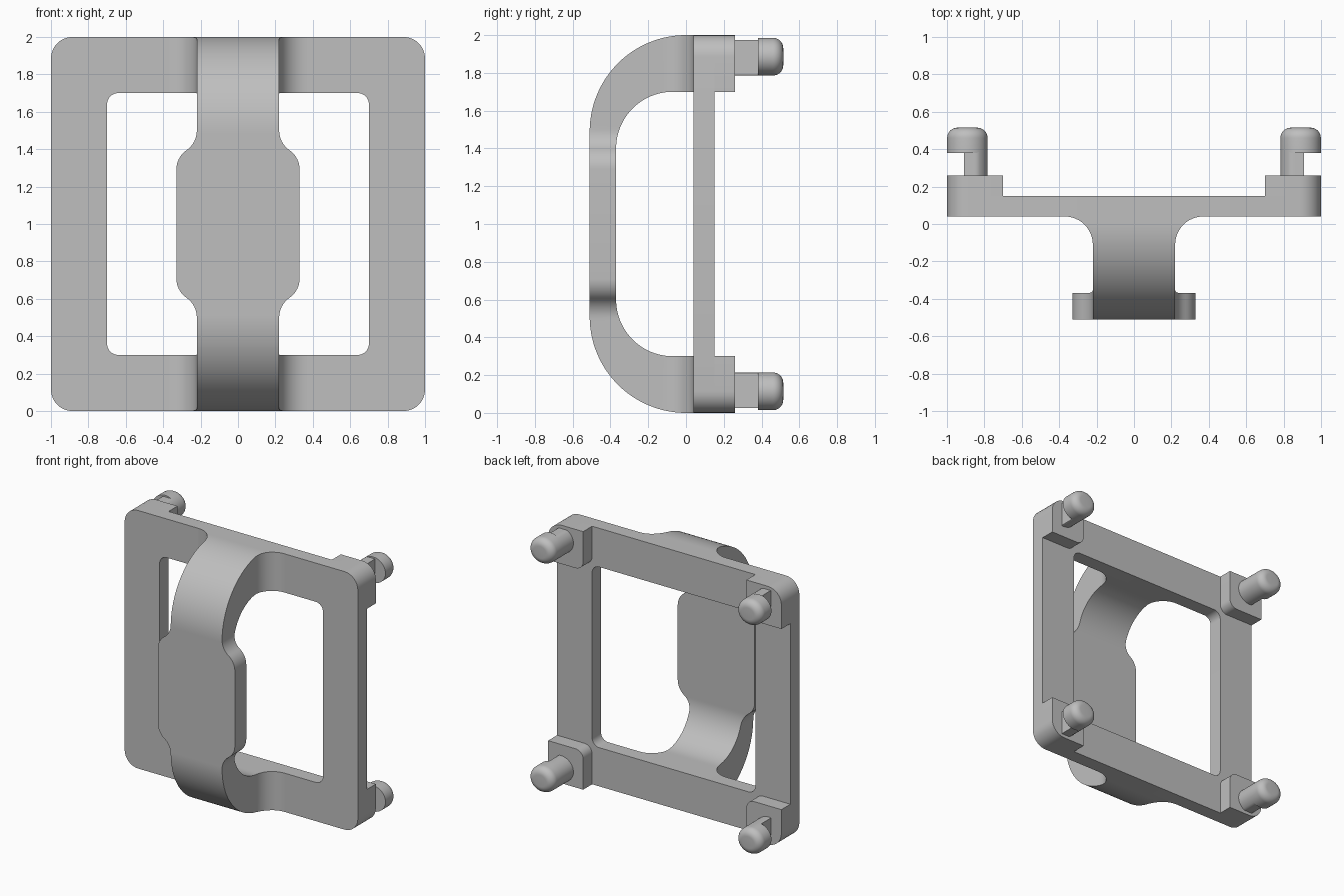
import bpy, bmesh
from math import sin, cos, pi, sqrt, asin, atan, radians

cube = bpy.data.objects.get("Cube")
if cube:
    bpy.data.objects.remove(cube, do_unlink=True)

grey = bpy.data.materials.new("plain grey")
grey.use_nodes = True
grey.diffuse_color = (0.52, 0.52, 0.52, 1)
grey.node_tree.nodes["Principled BSDF"].inputs["Base Color"].default_value = grey.diffuse_color


def loft(name, rings, cyclic=False):
    """Skin a list of equal rings; cap the ends unless cyclic."""
    bm = bmesh.new()
    loops = [[bm.verts.new(p) for p in ring] for ring in rings]
    pairs = list(zip(loops, loops[1:]))
    if cyclic:
        pairs.append((loops[-1], loops[0]))
    else:
        bm.faces.new(loops[0])
        bm.faces.new(loops[-1])
    n = len(loops[0])
    for a, b in pairs:
        for i in range(n):
            j = (i + 1) % n
            bm.faces.new((a[i], a[j], b[j], b[i]))
    bmesh.ops.recalc_face_normals(bm, faces=bm.faces)
    mesh = bpy.data.meshes.new(name)
    bm.to_mesh(mesh)
    bm.free()
    mesh.materials.append(grey)
    ob = bpy.data.objects.new(name, mesh)
    bpy.context.collection.objects.link(ob)
    bpy.ops.object.select_all(action='DESELECT')
    bpy.context.view_layer.objects.active = ob
    ob.select_set(True)
    bpy.ops.object.shade_smooth_by_angle(angle=radians(30))
    return ob


def arc(cx, cz, r, start, steps=8):
    return [(cx + r * cos(start + pi / 2 * i / steps),
             cz + r * sin(start + pi / 2 * i / steps)) for i in range(steps + 1)]


def rounded_square(half, r):
    pts = []
    for k, (sx, sz) in enumerate([(1, 1), (-1, 1), (-1, -1), (1, -1)]):
        pts += arc(sx * (half - r), sz * (half - r), r, k * pi / 2)
    return pts


def at(pts, y, sx=1, sz=1):
    """Place a flat outline at depth y, mirrored about the model centre."""
    return [(sx * x, y, 1 + sz * z) for x, z in pts]


FRONT, BACK, PAD = 0.04, 0.15, 0.26

# Frame with a rounded window
outer, inner = rounded_square(1, 0.115), rounded_square(0.7, 0.06)
loft("frame", [at(outer, FRONT), at(outer, BACK), at(inner, BACK), at(inner, FRONT)], True)

# Corner pads and pegs
pad = arc(0.885, 0.885, 0.115, 0) + [(0.7, 1)] + arc(0.765, 0.765, 0.065, pi) + [(1, 0.7)]
PX, PZ, RX, RZ, ROUND = 0.891, 0.886, 0.108, 0.1, 0.055
circle = [(cos(2 * pi * i / 48), sin(2 * pi * i / 48)) for i in range(48)]
neck = [(PX + min(RX * c, 0.018), PZ + min(RZ * s, 0.088)) for c, s in circle]


def head(inset):
    return [(PX + (RX - inset) * c, PZ + (RZ - inset) * s) for c, s in circle]


for sx, side in ((1, "left"), (-1, "right")):
    for sz, level in ((1, "upper"), (-1, "lower")):
        tag = f"{level}_{side}"
        loft("pad_" + tag, [at(pad, BACK - 0.01, sx, sz), at(pad, PAD, sx, sz)])
        loft("peg_neck_" + tag, [at(neck, PAD - 0.01, sx, sz), at(neck, 0.385, sx, sz)])
        rings = [at(head(0), 0.38, sx, sz)]
        for i in range(9):
            a = pi / 2 * i / 8
            rings.append(at(head(ROUND * (1 - cos(a))), 0.515 - ROUND * (1 - sin(a)), sx, sz))
        loft("peg_head_" + tag, rings)

# Handle: bow with flared roots and a widened grip, heights from the centre
NARROW, WIDE = 0.22, 0.33
RO, CO = 0.51, 0.49                  # outer bow radius and centre height
RI, CI, YI = 0.3, 0.4, -0.07         # inner bow radius, centre height and depth
FLARE = 0.15
GRIP_LOW, GRIP_HIGH = 0.29, 0.5
turn = 2 * atan((WIDE - NARROW) / (GRIP_HIGH - GRIP_LOW))
bend = (GRIP_HIGH - GRIP_LOW) / (2 * sin(turn))


def station(w, yo, zo, yi, zi):
    return [(-w, yo, zo), (w, yo, zo), (w, yi, zi), (-w, yi, zi)]


half = []
# flared root
for i in range(13):
    y = FRONT - FLARE * (1 - cos(pi / 2 * i / 12))
    w = NARROW + FLARE - sqrt(max(0, FLARE ** 2 - (y - FRONT + FLARE) ** 2))
    zo = CO + sqrt(RO ** 2 - min(y, 0) ** 2)
    zi = CI + sqrt(RI ** 2 - min(y - YI, 0) ** 2)
    half.append(station(w, y, zo, y, zi))
# bow
root = FRONT - FLARE
a0, a1 = asin(-root / RO), asin((GRIP_HIGH - CO) / RO)
b0, b1 = asin((YI - root) / RI), asin((GRIP_HIGH - CI) / RI)
for i in range(1, 25):
    t = i / 24
    a = a0 + (pi / 2 - a1 - a0) * t
    b = b0 + (pi / 2 - b1 - b0) * t
    half.append(station(NARROW, -RO * sin(a), CO + RO * cos(a), YI - RI * sin(b), CI + RI * cos(b)))


# shoulder of the grip
def grip(w, z):
    yo = -sqrt(RO ** 2 - max(0, z - CO) ** 2)
    yi = YI - sqrt(RI ** 2 - max(0, z - CI) ** 2)
    half.append(station(w, yo, z, yi, z))


for i in range(1, 9):
    a = turn * i / 8
    grip(NARROW + bend * (1 - cos(a)), GRIP_HIGH - bend * sin(a))
for i in range(7, -1, -1):
    a = turn * i / 8
    grip(WIDE - bend * (1 - cos(a)), GRIP_LOW + bend * sin(a))

upper = [[(x, y, 1 + z) for x, y, z in ring] for ring in half]
lower = [[(x, y, 1 - z) for x, y, z in ring] for ring in reversed(half)]
loft("handle", upper + lower)
